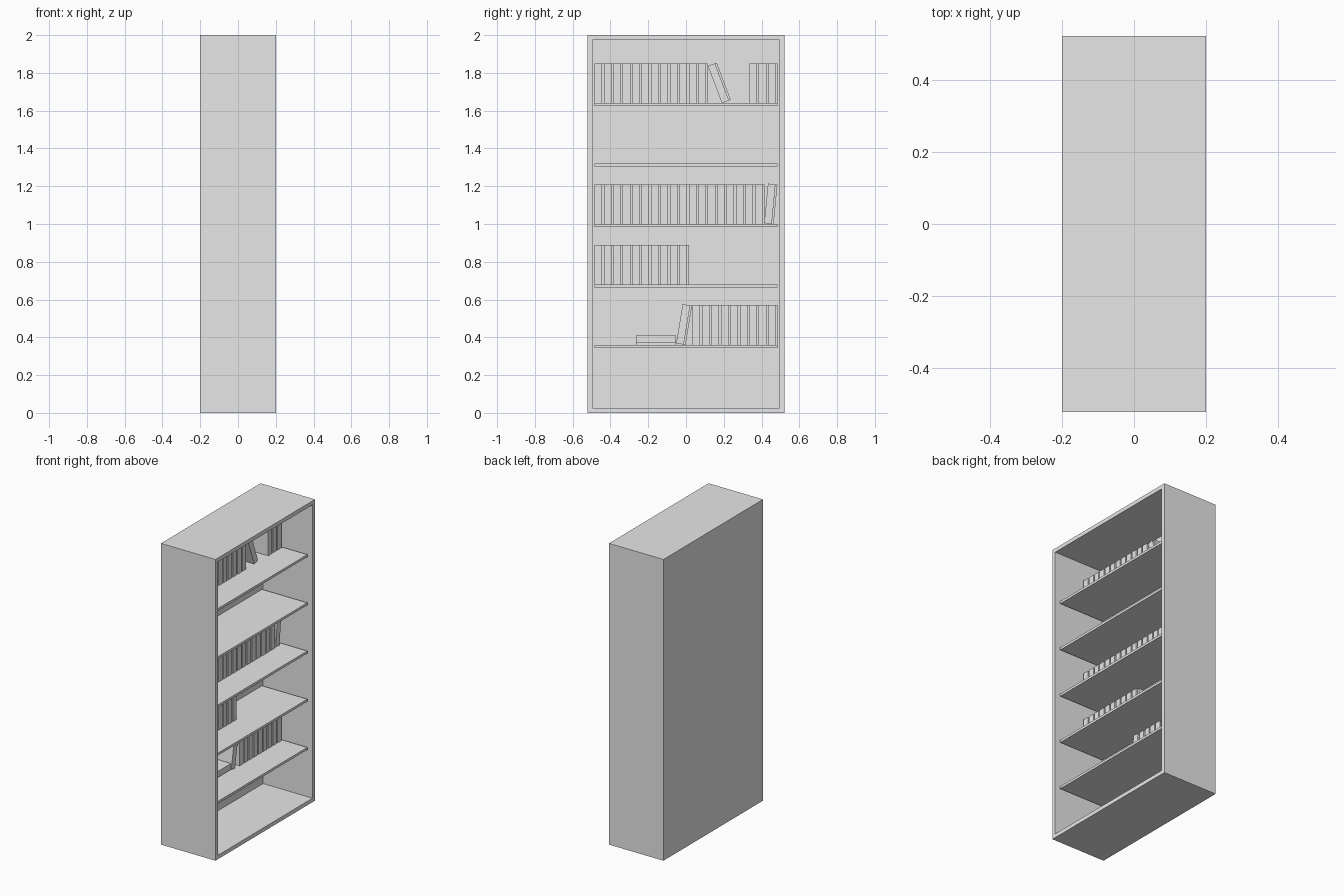
import bpy, bmesh
from math import radians, sin
from mathutils import Matrix, Vector

if "Cube" in bpy.data.objects:
    bpy.data.objects.remove(bpy.data.objects["Cube"], do_unlink=True)

grey = bpy.data.materials.new("light_grey")
grey.use_nodes = True
grey.diffuse_color = (0.8, 0.8, 0.8, 1)
grey.node_tree.nodes["Principled BSDF"].inputs["Base Color"].default_value = (0.8, 0.8, 0.8, 1)

DEPTH, WIDTH, HEIGHT, WALL = 0.4, 1.044, 2.0, 0.037
INNER = WIDTH / 2 - WALL          # half of the clear width
BACK = -DEPTH / 2 + WALL          # inner face of the back panel
THICK, TALL, DEEP = 0.05, 0.21, 0.15


def mesh_from(bm, name):
    bmesh.ops.recalc_face_normals(bm, faces=bm.faces)
    mesh = bpy.data.meshes.new(name)
    bm.to_mesh(mesh)
    bm.free()
    mesh.materials.append(grey)
    return mesh


def place(name, mesh, location=(0, 0, 0), tilt=0):
    obj = bpy.data.objects.new(name, mesh)
    obj.location = location
    obj.rotation_euler.x = radians(tilt)
    bpy.context.collection.objects.link(obj)
    return obj


def box(size, centre):
    bm = bmesh.new()
    matrix = Matrix.Translation(centre) @ Matrix.Diagonal((*size, 1))
    bmesh.ops.create_cube(bm, size=1, matrix=matrix)
    return bm


# Bookcase body: a block hollowed out from its open side
bm = box((DEPTH, WIDTH, HEIGHT), (0, 0, HEIGHT / 2))
bm.normal_update()
opening = max(bm.faces, key=lambda f: f.normal.x)
bmesh.ops.inset_region(bm, faces=[opening], thickness=WALL)
hollow = bmesh.ops.extrude_discrete_faces(bm, faces=[opening])["faces"]
bmesh.ops.translate(bm, verts=hollow[0].verts, vec=Vector((WALL - DEPTH, 0, 0)))
place("bookcase_body", mesh_from(bm, "bookcase_body"))

# Shelves, set slightly back from the front edge
shelf_tops = [0.36 + 0.32 * i for i in range(5)]
SHELF, SHELF_FRONT = 0.016, 0.17
shelf_mesh = mesh_from(box((SHELF_FRONT - BACK, 2 * INNER, SHELF),
                           ((SHELF_FRONT + BACK) / 2, 0, -SHELF / 2)), "shelf")
for i, z in enumerate(shelf_tops):
    place(f"shelf_{i + 1}", shelf_mesh, (0, 0, z))

# Book: a spine with a narrow recessed strip along one edge
bm = bmesh.new()
step, recess = THICK * 0.8, DEEP - 0.012
outline = [(0, 0), (DEEP, 0), (DEEP, step), (recess, step), (recess, THICK), (0, THICK)]
base = bm.faces.new([bm.verts.new((x, y, 0)) for x, y in outline])
top = bmesh.ops.extrude_face_region(bm, geom=[base])["geom"]
bmesh.ops.translate(bm, verts=[v for v in top if isinstance(v, bmesh.types.BMVert)],
                    vec=(0, 0, TALL))
book_mesh = mesh_from(bm, "book")

# Upright rows: shelf number, start along the shelf, number of books
rows = [(4, -INNER, 12), (4, INNER - 3 * THICK, 3), (2, -INNER, 18),
        (1, -INNER, 10), (0, INNER - 9 * THICK, 9)]
for r, (shelf, start, count) in enumerate(rows):
    for i in range(count):
        place(f"book_row_{r + 1}_{i + 1}", book_mesh,
              (BACK, start + i * THICK, shelf_tops[shelf]))

# Leaning books: shelf number, position, tilt in degrees
for shelf, y, tilt in [(4, 0.19, 20.7), (2, 0.414, -5.5), (0, -0.052, -9.5)]:
    lift = THICK * max(0, -sin(radians(tilt)))
    place(f"leaning_book_{shelf + 1}", book_mesh, (BACK, y, shelf_tops[shelf] + lift), tilt)

# Book lying flat
place("flat_book", book_mesh, (BACK, -0.264, shelf_tops[0] + THICK), -90)
